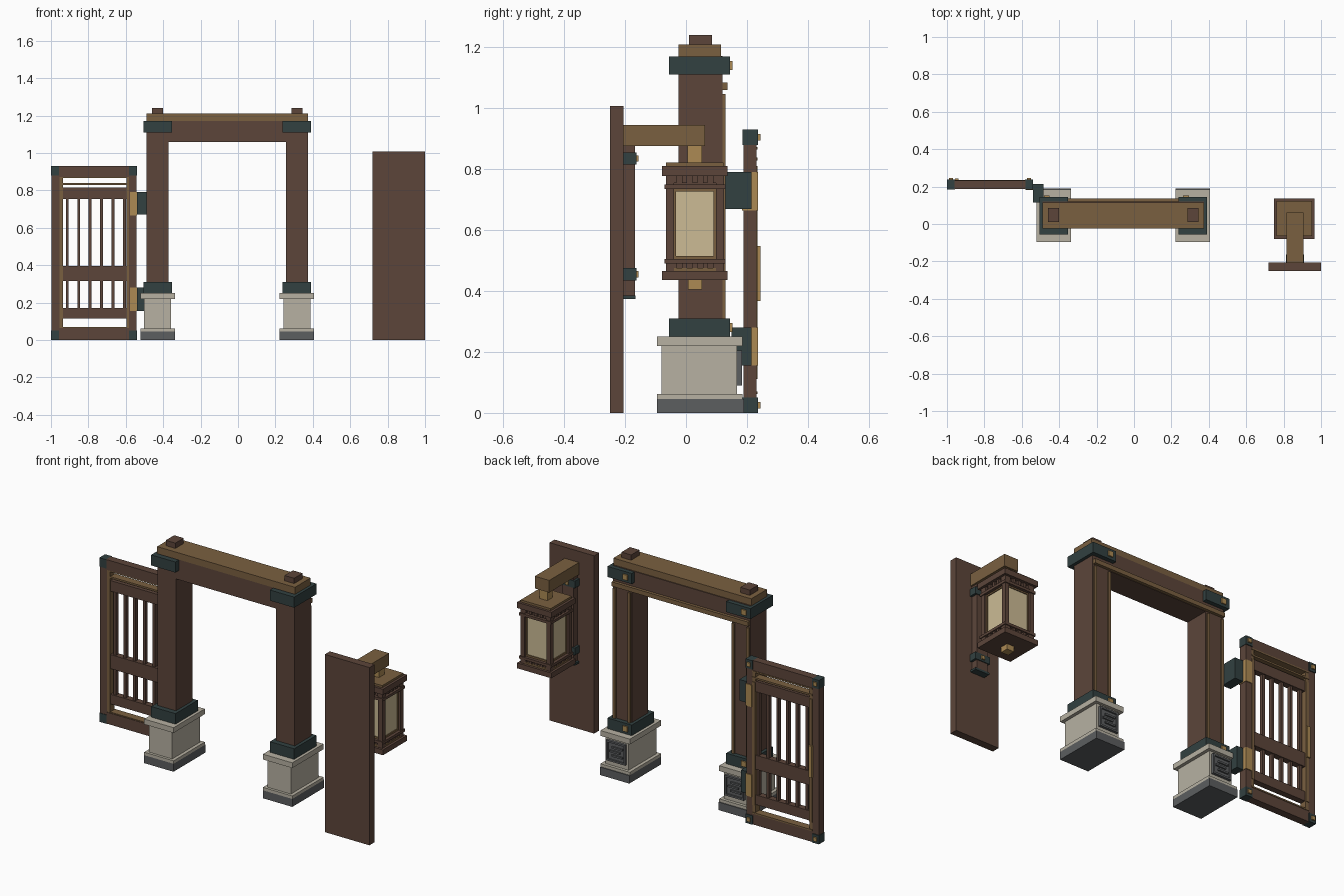
import bpy, bmesh


def mat(name, r, g, b):
    lin = lambda c: ((c / 255 + 0.055) / 1.055) ** 2.4
    m = bpy.data.materials.new(name)
    m.diffuse_color = (lin(r), lin(g), lin(b), 1)
    return m


WOOD = mat("dark_brown_wood", 92, 69, 58)
TAN = mat("tan_wood", 122, 96, 64)
BRASS = mat("brass", 172, 138, 84)
IRON = mat("dark_teal_iron", 50, 65, 65)
STONE = mat("pale_stone", 183, 177, 162)
SLATE = mat("grey_slate", 92, 94, 96)
GLASS = mat("cream_glass", 204, 187, 149)


def boxes(name, material, items):
    """One object made of boxes given as (x0, x1, y0, y1, z0, z1)."""
    bm = bmesh.new()
    for x0, x1, y0, y1, z0, z1 in items:
        for v in bmesh.ops.create_cube(bm, size=1)["verts"]:
            v.co = ((x0 + x1) / 2 + v.co.x * (x1 - x0),
                    (y0 + y1) / 2 + v.co.y * (y1 - y0),
                    (z0 + z1) / 2 + v.co.z * (z1 - z0))
    me = bpy.data.meshes.new(name)
    bm.to_mesh(me)
    bm.free()
    me.materials.append(material)
    ob = bpy.data.objects.new(name, me)
    bpy.context.collection.objects.link(ob)
    return ob


# Archway posts on stone plinths
for side, c in (("left", -0.43), ("right", 0.315)):
    def part(name, material, items):
        boxes(f"{side}_{name}", material, [(c + a, c + b, *r) for a, b, *r in items])

    part("plinth_foot", SLATE, [(-.092, .092, -.095, .19, 0, .045)])
    part("plinth", STONE, [(-.092, .092, -.095, .185, .045, .062),
                           (-.073, .073, -.08, .168, .06, .222),
                           (-.092, .092, -.095, .185, .22, .25)])
    part("post", WOOD, [(-.059, .058, -.025, .12, .25, 1.12)])
    part("iron_bands", IRON, [(-.076, .076, -.055, .145, z, z + .06) for z in (.25, 1.11)])
    part("post_trim", TAN, [(x, x + .016, .115, .13, .31, 1.047) for x in (-.055, .038)])
    part("band_studs", BRASS, [(-.052, -.022, .14, .152, z, z + .03) for z in (.265, 1.125)])
    part("beam_peg", WOOD, [(-.03, .03, .01, .085, 1.2, 1.24)])
    # raised geometric panel on the back of the plinth
    part("plinth_panel", SLATE, [(-.06, .06, .16, .174, .09, .205)])
    part("panel_relief", SLATE,
         [(-.06, .06, .17, .183, z, z + .01) for z in (.09, .195)]
         + [(x, x + .01, .17, .183, .09, .205) for x in (-.06, .05)]
         + [(-.04, .025, .17, .183, .165, .175), (-.025, .04, .17, .183, .142, .152),
            (-.04, .025, .17, .183, .119, .129)])

# Beam across the posts
boxes("beam", WOOD, [(-.489, .373, -.025, .12, 1.058, 1.172)])
boxes("beam_cap", TAN, [(-.49, .375, -.025, .115, 1.17, 1.21)])
boxes("beam_back_trim", TAN, [(-.485, .37, .115, .137, 1.06, 1.085)])

# Gate: frame, rails and bars
boxes("gate_frame", WOOD, [(-.998, -.955, .188, .232, .01, .92), (-.582, -.542, .188, .232, .01, .92),
                           (-.96, -.58, .188, .232, .872, .93), (-.96, -.58, .188, .232, 0, .065)])
boxes("gate_rails", WOOD, [(-.945, -.585, .193, .228, a, b)
                           for a, b in ((.755, .815), (.315, .395), (.115, .17))])
boxes("gate_bars", WOOD, [(-.92 + i * .061, -.905 + i * .061, .2, .222, .14, .78) for i in range(6)])
boxes("gate_trim", TAN, [(-.956, -.936, .191, .235, .112, .81), (-.597, -.58, .191, .235, .112, .81),
                         (-.956, -.936, .191, .232, .065, .872), (-.597, -.58, .191, .232, .065, .872),
                         (-.955, -.58, .191, .235, .828, .838),
                         (-.955, -.58, .191, .235, .865, .873), (-.955, -.58, .191, .235, .062, .07)])
corners = [(x, z) for x in (-1, -.583) for z in (0, .88)]
boxes("gate_corner_irons", IRON, [(x, x + .044, .185, .237, z, z + .05) for x, z in corners])
boxes("gate_corner_studs", BRASS, [(x + .011, x + .033, .235, .245, z + .014, z + .036) for x, z in corners])
boxes("gate_handle", BRASS, [(-.958, -.938, .23, .244, .368, .547)])

# Hinges between gate and post
boxes("hinge_blocks", IRON, [(-.54, -.485, .115, .215, .67, .79), (-.54, -.497, .15, .215, .155, .28)])
boxes("hinge_straps", BRASS, [(-.577, -.539, .183, .237, .665, .79), (-.577, -.539, .183, .237, .155, .28)])

# Lantern wall board, backer and arm
boxes("wall_board", WOOD, [(.72, 1, -.25, -.205, 0, 1.008)])
boxes("lantern_backer", WOOD, [(.825, .895, -.206, -.168, .38, .88)])
boxes("backer_clamps", IRON, [(.812, .908, -.206, -.163, z, z + .04) for z in (.435, .815)]
      + [(.815, .905, -.206, -.165, .374, .386)])
boxes("clamp_studs", BRASS, [(.85, .87, -.165, -.156, z, z + .02) for z in (.445, .825)])
boxes("lantern_arm", TAN, [(.815, .905, -.206, .062, .876, .945)])

# Lantern body, centred on LX, LY
LX, LY = .857, .029


def ring(h, z0, z1):
    return (LX - h, LX + h, LY - h, LY + h, z0, z1)


boxes("lantern_hanger", BRASS, [ring(.024, .815, .88)])
boxes("lantern_finial", BRASS, [ring(.023, .405, .44)])
boxes("lantern_plates", WOOD, [ring(.108, .778, .81), ring(.108, .436, .466)])
boxes("lantern_plate_trim", TAN, [ring(.094, .808, .822), ring(.094, .464, .475)])
boxes("lantern_rails", WOOD, [ring(.1, .735, .75), ring(.1, .49, .505),
                              ring(.082, .745, .78), ring(.082, .47, .495)])
boxes("lantern_glass", GLASS, [ring(.078, .5, .74)])
boxes("lantern_corner_posts", WOOD, [
    (LX + sx * .082 - .013, LX + sx * .082 + .013, LY + sy * .082 - .013, LY + sy * .082 + .013, .466, .78)
    for sx in (-1, 1) for sy in (-1, 1)])
# thin tan frames around the panes, and small blocks under the roof and over the floor
frames = []
for s in (-1, 1):
    for a, b, z0, z1 in ((-.07, .07, .505, .515), (-.07, .07, .727, .737),
                         (-.07, -.062, .505, .737), (.062, .07, .505, .737)):
        p, q = sorted((s * .07, s * .083))
        frames += [(LX + a, LX + b, LY + p, LY + q, z0, z1), (LX + p, LX + q, LY + a, LY + b, z0, z1)]
boxes("lantern_pane_frames", TAN, frames)
blocks = []
for i in range(-2, 3):
    for z0, z1 in ((.755, .778), (.474, .49)):
        t = i * .034
        blocks += [(LX + t - .008, LX + t + .008, LY - .094, LY + .094, z0, z1),
                   (LX - .094, LX + .094, LY + t - .008, LY + t + .008, z0, z1)]
boxes("lantern_blocks", WOOD, blocks)
